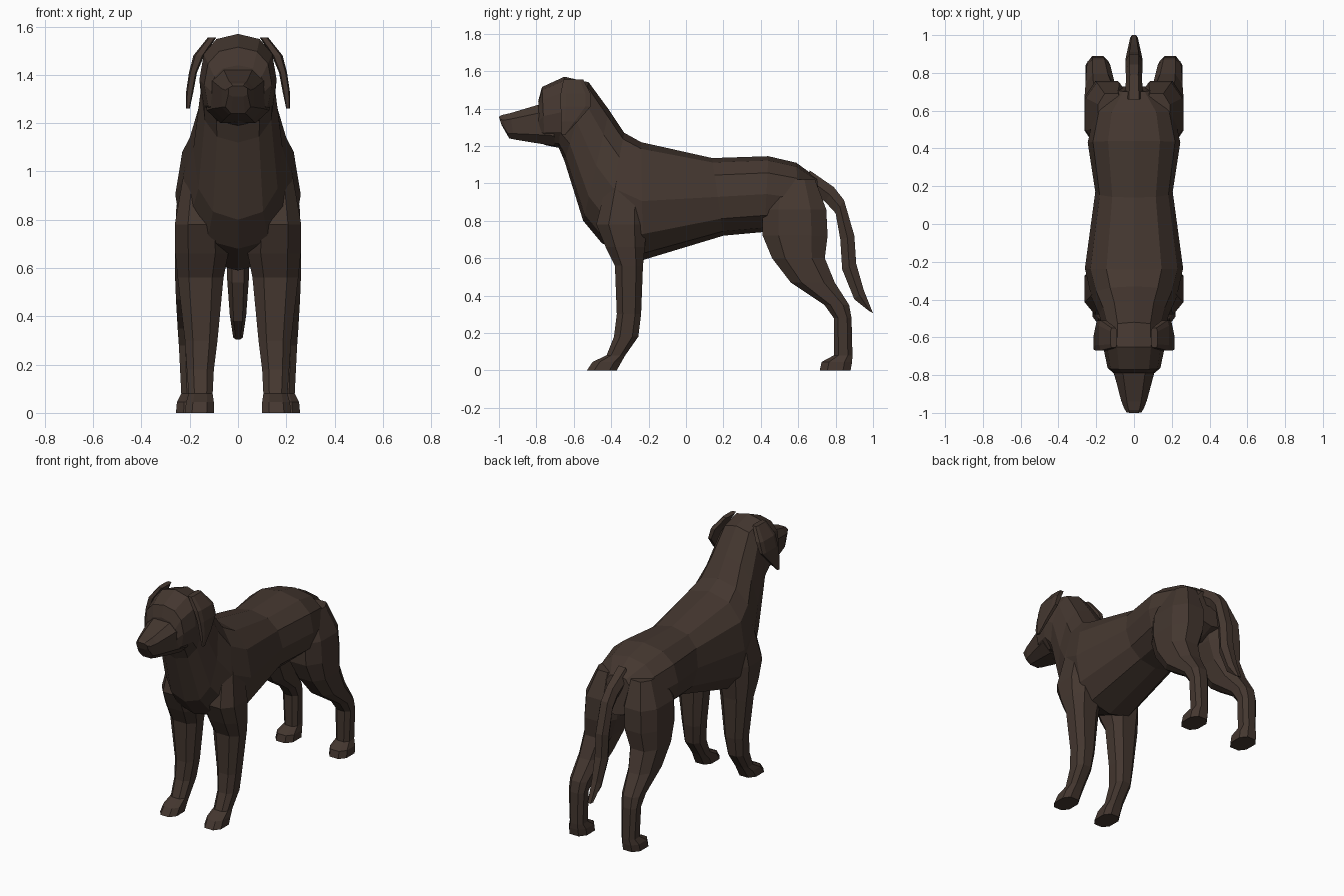
import bpy, bmesh, math
from mathutils import Vector

coat = bpy.data.materials.new("dark brown coat")
coat.diffuse_color = (0.058, 0.038, 0.029, 1)


def section(n, power, offset):
    """Unit rounded cross-section with n corners."""
    pts = []
    for i in range(n):
        a = 2 * math.pi * (i + offset) / n
        c, s = math.cos(a), math.sin(a)
        pts.append((math.copysign(abs(c) ** (2 / power), c),
                    math.copysign(abs(s) ** (2 / power), s)))
    mx, my = max(p[0] for p in pts), max(p[1] for p in pts)
    return [(p[0] / mx, p[1] / my) for p in pts]


def loft(name, frames, n, power, offset=0.0, mirror=False):
    """Skin through frames of (centre, half-axis u, half-axis v), capped."""
    shape = section(n, power, offset)
    bm = bmesh.new()
    rings = [[bm.verts.new(c + u * a + v * b) for a, b in shape]
             for c, u, v in frames]
    for r, q in zip(rings, rings[1:]):
        for i in range(n):
            j = (i + 1) % n
            bm.faces.new((r[i], r[j], q[j], q[i]))
    bm.faces.new(rings[0])
    bm.faces.new(rings[-1])
    bmesh.ops.recalc_face_normals(bm, faces=bm.faces)
    me = bpy.data.meshes.new(name)
    bm.to_mesh(me)
    bm.free()
    me.materials.append(coat)
    ob = bpy.data.objects.new(name, me)
    bpy.context.collection.objects.link(ob)
    if mirror:
        ob.modifiers.new("mirror", 'MIRROR').use_mirror_merge = False
    return ob


def spine(rows):
    """Frames from (top y, top z, bottom y, bottom z, half width)."""
    out = []
    for ty, tz, by, bz, w in rows:
        t, b = Vector((0, ty, tz)), Vector((0, by, bz))
        out.append(((t + b) / 2, Vector((w, 0, 0)), (t - b) / 2))
    return out


def column(rows):
    """Level frames from (z, front y, back y, inner x, outer x)."""
    return [(Vector(((x0 + x1) / 2, (y0 + y1) / 2, z)),
             Vector(((x1 - x0) / 2, 0, 0)), Vector((0, (y1 - y0) / 2, 0)))
            for z, y0, y1, x0, x1 in rows]


# Torso, neck and skull in one skin from rump to brow
loft("body", spine([
    (0.70, 1.03, 0.73, 0.78, 0.10),
    (0.59, 1.11, 0.61, 0.73, 0.21),
    (0.44, 1.145, 0.42, 0.74, 0.245),
    (0.14, 1.135, 0.20, 0.72, 0.205),
    (-0.24, 1.22, -0.23, 0.59, 0.26),
    (-0.33, 1.27, -0.45, 0.68, 0.225),
    (-0.41, 1.39, -0.55, 0.80, 0.185),
    (-0.52, 1.54, -0.65, 1.12, 0.155),
    (-0.65, 1.57, -0.68, 1.19, 0.16),
    (-0.77, 1.515, -0.755, 1.205, 0.14),
    (-0.79, 1.44, -0.785, 1.22, 0.11)]), 12, 2.4)

# Muzzle with a blunt, undercut nose
loft("muzzle", spine([
    (-0.72, 1.44, -0.70, 1.20, 0.13),
    (-0.79, 1.42, -0.80, 1.215, 0.105),
    (-0.94, 1.375, -0.92, 1.235, 0.068),
    (-0.985, 1.365, -0.945, 1.24, 0.052),
    (-1.00, 1.355, -0.985, 1.31, 0.04)]), 8, 3, 0.5)

# Drooping ears
loft("ear", column([
    (1.555, -0.655, -0.55, 0.09, 0.125),
    (1.48, -0.67, -0.51, 0.14, 0.185),
    (1.41, -0.67, -0.51, 0.17, 0.203),
    (1.33, -0.668, -0.58, 0.185, 0.215),
    (1.26, -0.665, -0.645, 0.20, 0.215)]), 8, 4, 0.5, True)

# Front legs with paws
loft("front_leg", column([
    (1.02, -0.42, -0.22, 0.08, 0.22),
    (0.78, -0.48, -0.21, 0.04, 0.262),
    (0.66, -0.43, -0.22, 0.04, 0.26),
    (0.56, -0.38, -0.23, 0.06, 0.25),
    (0.30, -0.37, -0.24, 0.085, 0.22),
    (0.18, -0.385, -0.255, 0.10, 0.212),
    (0.08, -0.425, -0.325, 0.105, 0.205),
    (0.045, -0.50, -0.345, 0.10, 0.215),
    (0.0, -0.53, -0.37, 0.10, 0.22)]), 8, 2.6, 0.5, True)

# Hind legs with hocks and paws
loft("hind_leg", column([
    (1.02, 0.46, 0.69, 0.05, 0.19),
    (0.86, 0.41, 0.75, 0.02, 0.255),
    (0.72, 0.41, 0.757, 0.03, 0.262),
    (0.60, 0.46, 0.742, 0.07, 0.262),
    (0.47, 0.56, 0.795, 0.10, 0.257),
    (0.35, 0.74, 0.872, 0.125, 0.25),
    (0.28, 0.79, 0.885, 0.135, 0.245),
    (0.08, 0.79, 0.89, 0.14, 0.235),
    (0.045, 0.725, 0.888, 0.13, 0.253),
    (0.0, 0.715, 0.88, 0.13, 0.257)]), 8, 2.6, 0.5, True)

# Hanging tail
loft("tail", spine([
    (0.66, 1.07, 0.67, 0.96, 0.05),
    (0.79, 0.98, 0.745, 0.90, 0.042),
    (0.845, 0.91, 0.80, 0.84, 0.045),
    (0.90, 0.72, 0.825, 0.70, 0.045),
    (0.91, 0.57, 0.835, 0.54, 0.045),
    (0.95, 0.43, 0.90, 0.38, 0.034),
    (1.00, 0.305, 0.975, 0.32, 0.02)]), 6, 2.2)
